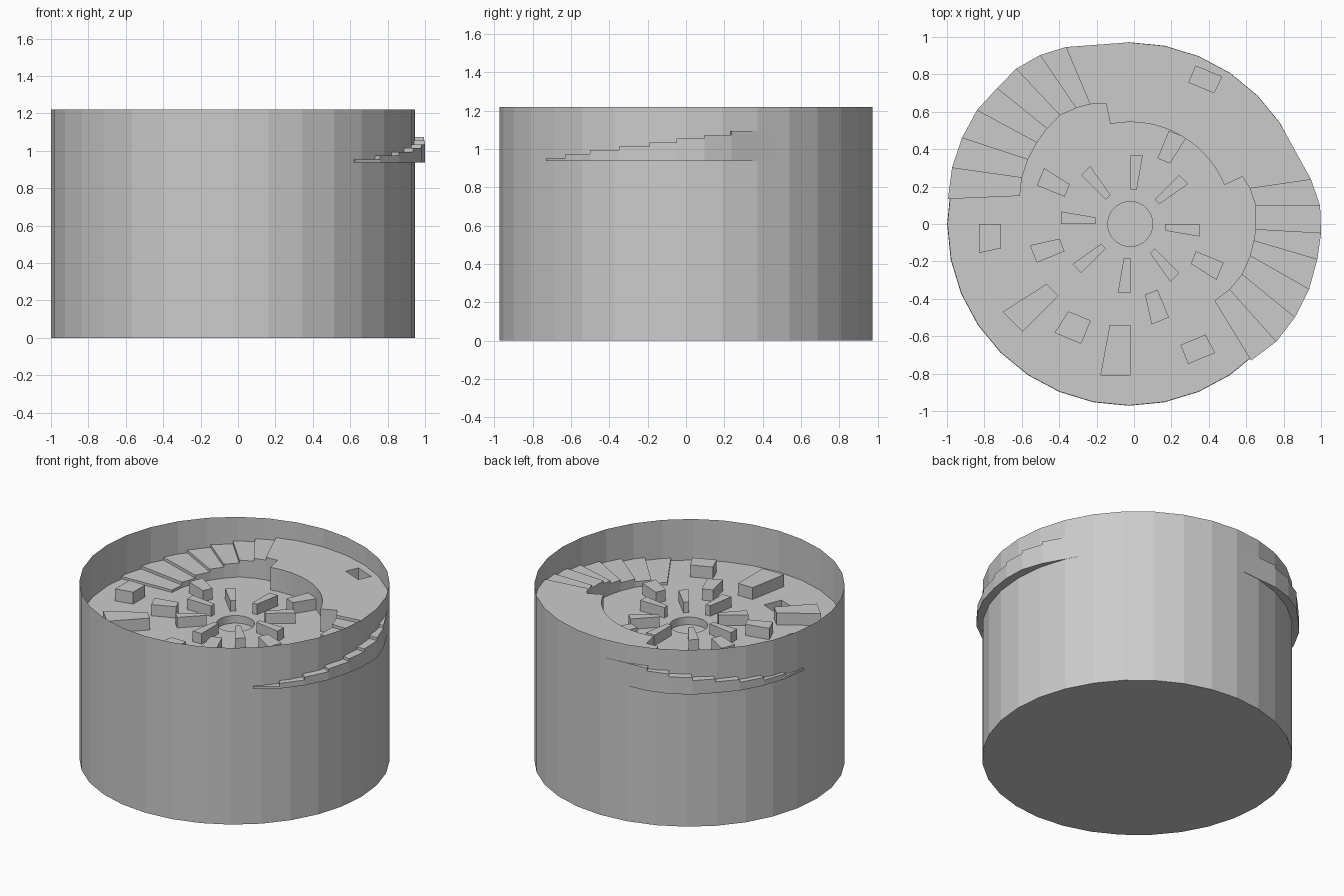
import bpy, bmesh
from math import sin, cos, radians

if "Cube" in bpy.data.objects:
    bpy.data.objects.remove(bpy.data.objects["Cube"])

CX, R, H, FLOOR, TOP = -0.027, 0.972, 1.22, 0.9375, 1.094
HX = -0.02  # hub centre of the inner layout


def finish(name, bm):
    bmesh.ops.recalc_face_normals(bm, faces=bm.faces)
    me = bpy.data.meshes.new(name)
    bm.to_mesh(me)
    bm.free()
    ob = bpy.data.objects.new(name, me)
    bpy.context.collection.objects.link(ob)
    return ob


def add_prism(bm, pts, z0, z1):
    lo = [bm.verts.new((x, y, z0)) for x, y in pts]
    hi = [bm.verts.new((x, y, z1)) for x, y in pts]
    bm.faces.new(lo[::-1])
    bm.faces.new(hi)
    for i in range(len(pts)):
        j = (i + 1) % len(pts)
        bm.faces.new((lo[i], lo[j], hi[j], hi[i]))


def prism(name, pts, z0, z1):
    bm = bmesh.new()
    add_prism(bm, pts, z0, z1)
    return finish(name, bm)


def circle(cx, r, n, a0=0, a1=360, closed=True):
    k = n if closed else n - 1
    return [(cx + r * cos(radians(a0 + (a1 - a0) * i / k)),
             r * sin(radians(a0 + (a1 - a0) * i / k))) for i in range(n)]


def wedge(angle, r0, r1, w0, w1):
    """Trapezoid with one edge on a radius, widening clockwise."""
    c, s = cos(radians(angle)), sin(radians(angle))
    return [(HX + r * c + w * s, r * s - w * c)
            for r, w in ((r0, 0), (r1, 0), (r1, w1), (r0, w0))]


def cut(target, cutter):
    cutter.hide_render = True
    cutter.hide_set(True)
    m = target.modifiers.new("cut", 'BOOLEAN')
    m.operation, m.solver, m.object = 'DIFFERENCE', 'EXACT', cutter


# outer drum: open-topped thin wall with a closed bottom
bm = bmesh.new()
ring = circle(CX, R, 32)
lo = [bm.verts.new((x, y, 0)) for x, y in ring]
hi = [bm.verts.new((x, y, H)) for x, y in ring]
bm.faces.new(lo[::-1])
for i in range(32):
    j = (i + 1) % 32
    bm.faces.new((lo[i], lo[j], hi[j], hi[i]))
finish("drum", bm)

# deck with round centre recess and one square pocket
deck = prism("deck", circle(CX, R - 0.002, 32), 0.8, FLOOR)
cut(deck, prism("centre_cutter", circle(HX, 0.12, 32), 0.885, 1.0))
cut(deck, prism("pocket_cutter", wedge(-112.5, 0.56, 0.69, 0.125, 0.148), 0.84, 1.0))

# raised rear platform with a pocket
platform_pts = [(-0.364, 0.946)]
platform_pts += circle(CX, R - 0.001, 6, 90, 33.75, False)
platform_pts += [(0.947, 0.237), (0.62, 0.19), (0.58, 0.253)]
platform_pts += circle(HX, 0.545, 16, 22.5, 101.3, False)
platform_pts += [(-0.15, 0.645), (-0.235, 0.64)]
platform = prism("platform", platform_pts, FLOOR, TOP)
cut(platform, prism("platform_cutter", wedge(67.5, 0.82, 0.914, 0.145, 0.15), 0.95, 1.2))


# curved stairs rising to both ends of the platform
def stairs(name, outer, inner):
    bm = bmesh.new()
    for i in range(len(outer) - 1):
        add_prism(bm, [outer[i], outer[i + 1], inner[i + 1], inner[i]],
                  FLOOR, 0.954 + 0.02 * i)
    finish(name, bm)


stairs("right_stairs",
       [(.626, -.73), (.76, -.63), (.86, -.5), (.936, -.35),
        (.98, -.19), (1.0, -.05), (.995, .097), (.947, .237)],
       [(.43, -.41), (.51, -.35), (.577, -.27), (.62, -.17),
        (.64, -.09), (.65, -.03), (.65, .10), (.62, .19)])
stairs("left_stairs",
       [(-.995, .134), (-.973, .30), (-.92, .46), (-.84, .608),
        (-.733, .726), (-.63, .83), (-.503, .903), (-.364, .946)],
       [(-.61, .15), (-.60, .247), (-.567, .344), (-.52, .435),
        (-.465, .51), (-.396, .58), (-.31, .62), (-.235, .64)])

# inner ring of eight slim blocks
bm = bmesh.new()
for k in range(8):
    add_prism(bm, wedge(45 * k, 0.185, 0.37, 0.035, 0.067), FLOOR, 1.01)
finish("inner_blocks", bm)

# middle ring
bm = bmesh.new()
for a in (67.5, -22.5, -67.5, 202.5, 157.5):
    add_prism(bm, wedge(a, 0.38, 0.54, 0.072, 0.1), FLOOR, 1.015)
finish("middle_blocks", bm)

# outer blocks
bm = bmesh.new()
for spec in ((180, 0.69, 0.81, -0.13, -0.155), (225, 0.543, 0.815, 0.09, 0.15),
             (-90, 0.54, 0.81, 0.11, 0.16), (-67.5, 0.70, 0.81, -0.145, -0.155)):
    add_prism(bm, wedge(*spec), FLOOR, 1.02)
finish("outer_blocks", bm)
